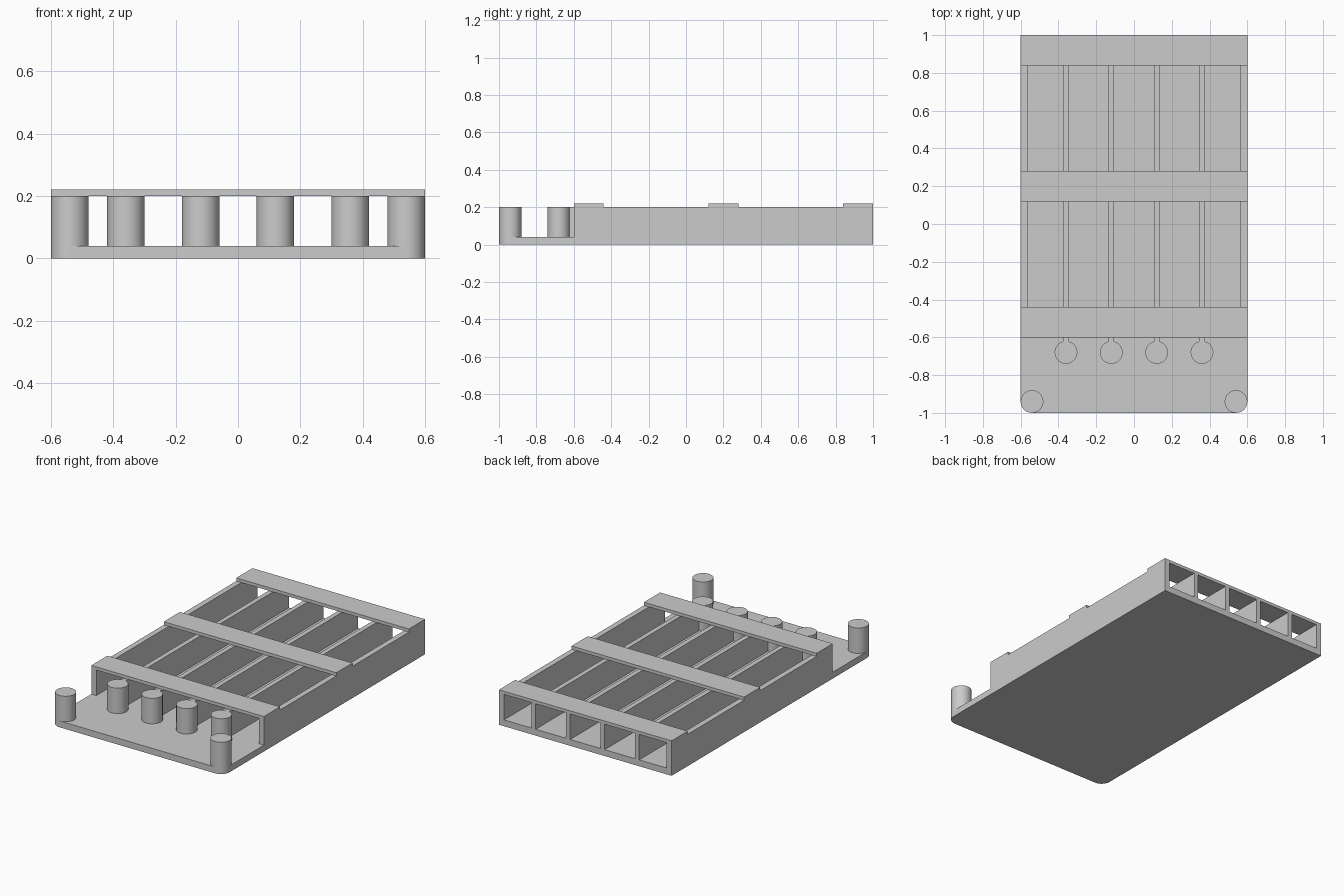
import bpy, bmesh, math

cube = bpy.data.objects.get("Cube")
if cube:
    bpy.data.objects.remove(cube, do_unlink=True)

grey = bpy.data.materials.new("light_grey")
grey.use_nodes = True
COLOUR = (0.6, 0.6, 0.6, 1)
grey.diffuse_color = COLOUR
grey.node_tree.nodes["Principled BSDF"].inputs["Base Color"].default_value = COLOUR

FLOOR, TOP, ROOF = 0.04, 0.20, 0.22
HALF_W, RADIUS = 0.6, 0.06
SHELL_FRONT, POST_Y = -0.6, -0.68


def prism(name, outline, z0, z1, smooth=False):
    """Extrude a counter-clockwise outline from z0 to z1."""
    bm = bmesh.new()
    face = bm.faces.new([bm.verts.new((x, y, z0)) for x, y in outline])
    ext = bmesh.ops.extrude_face_region(bm, geom=[face], use_keep_orig=True)
    for v in ext["geom"]:
        if isinstance(v, bmesh.types.BMVert):
            v.co.z = z1
    bmesh.ops.recalc_face_normals(bm, faces=bm.faces[:])
    mesh = bpy.data.meshes.new(name)
    bm.to_mesh(mesh)
    bm.free()
    mesh.materials.append(grey)
    obj = bpy.data.objects.new(name, mesh)
    bpy.context.collection.objects.link(obj)
    if smooth:
        bpy.ops.object.select_all(action='DESELECT')
        obj.select_set(True)
        bpy.context.view_layer.objects.active = obj
        bpy.ops.object.shade_smooth_by_angle(angle=math.radians(30))
    return obj


def arc(cx, cy, start, end, steps):
    angles = [math.radians(start + (end - start) * i / steps) for i in range(steps + 1)]
    return [(cx + RADIUS * math.cos(a), cy + RADIUS * math.sin(a)) for a in angles]


def box(name, x0, x1, y0, y1, z0, z1):
    return prism(name, [(x0, y0), (x1, y0), (x1, y1), (x0, y1)], z0, z1)


def post(name, x, y):
    return prism(name, arc(x, y, 0, 360, 64)[:-1], FLOOR, TOP, smooth=True)


# Base plate with rounded front corners
corner_x, corner_y = HALF_W - RADIUS, -1 + RADIUS
outline = arc(-corner_x, corner_y, 180, 270, 16) + arc(corner_x, corner_y, 270, 360, 16)
prism("base_plate", outline + [(HALF_W, 1), (-HALF_W, 1)], 0, FLOOR, smooth=True)

# Outer walls and front corner posts
for side, s in (("left", 1), ("right", -1)):
    x0, x1 = sorted((s * 0.565, s * HALF_W))
    box(side + "_outer_wall", x0, x1, SHELL_FRONT, 1, FLOOR, TOP)
    post(side + "_corner_post", s * corner_x, corner_y)

# Lane dividers, each ending in a round post
for i in range(4):
    x = -0.36 + 0.24 * i
    box(f"divider_{i + 1}", x - 0.015, x + 0.015, POST_Y + 0.05, 1, FLOOR, TOP)
    post(f"divider_post_{i + 1}", x, POST_Y)

# Cross bars over the lanes
for name, y in (("front", SHELL_FRONT), ("middle", 0.12), ("back", 0.84)):
    box(name + "_cross_bar", -HALF_W, HALF_W, y, y + 0.16, TOP, ROOF)
